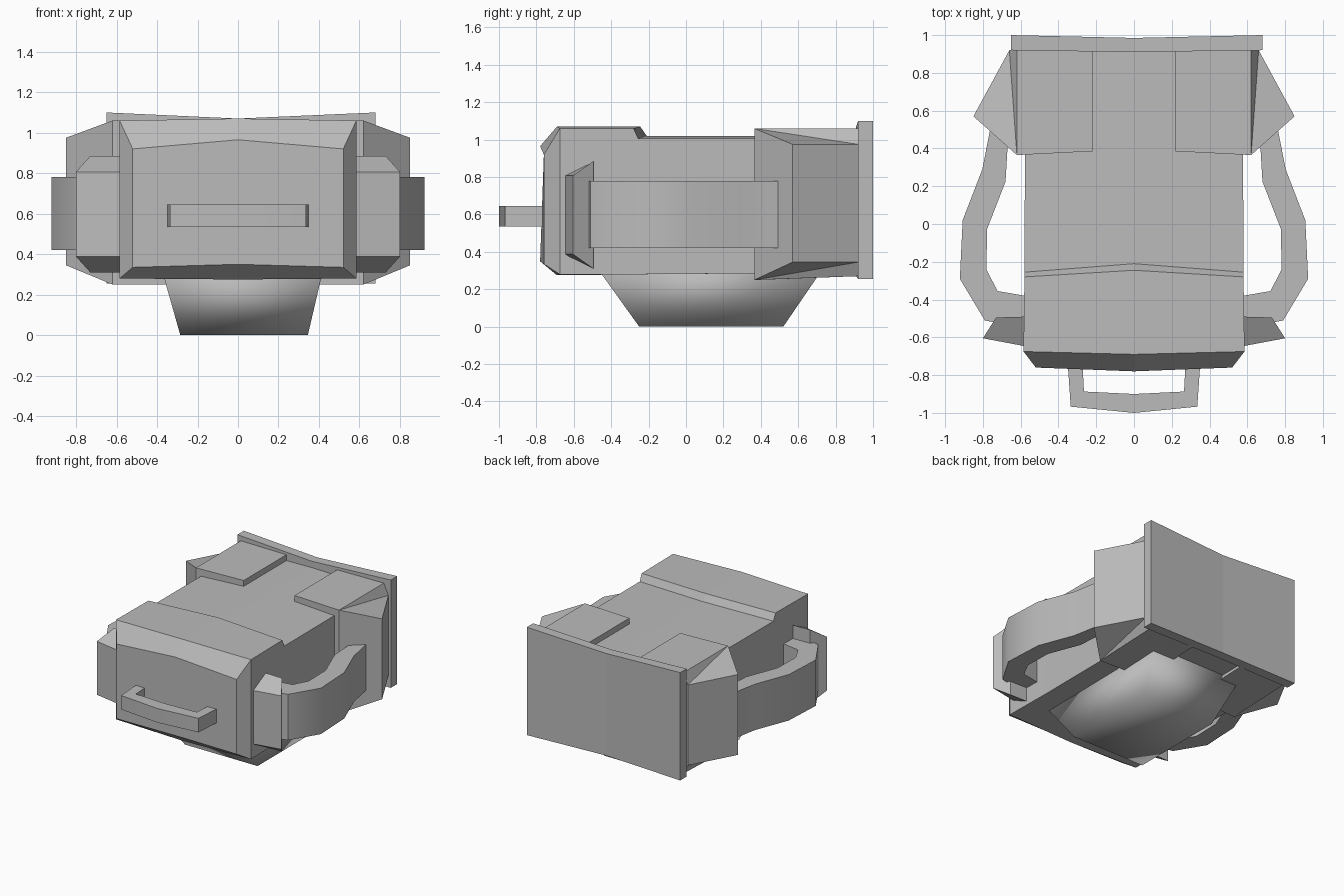
import bpy, bmesh
from math import radians

cube = bpy.data.objects.get("Cube")
if cube:
    bpy.data.objects.remove(cube, do_unlink=True)

GREY = (0.5, 0.5, 0.5, 1.0)
grey = bpy.data.materials.new("plain grey")
grey.use_nodes = True
grey.diffuse_color = GREY
grey.node_tree.nodes["Principled BSDF"].inputs["Base Color"].default_value = GREY


def build(name, verts, faces, mirror=False, angle=None):
    bm = bmesh.new()
    vs = [bm.verts.new(v) for v in verts]
    for f in faces:
        bm.faces.new([vs[i] for i in f])
    bmesh.ops.recalc_face_normals(bm, faces=bm.faces)
    mesh = bpy.data.meshes.new(name)
    bm.to_mesh(mesh)
    bm.free()
    mesh.materials.append(grey)
    obj = bpy.data.objects.new(name, mesh)
    bpy.context.collection.objects.link(obj)
    if angle:
        bpy.ops.object.select_all(action='DESELECT')
        obj.select_set(True)
        bpy.context.view_layer.objects.active = obj
        bpy.ops.object.shade_smooth_by_angle(angle=radians(angle))
    if mirror:
        obj.modifiers.new("Mirror", 'MIRROR').use_mirror_merge = False
    return obj


def loft(name, rings, **options):
    """Skin a row of equal rings and cap both ends."""
    n = len(rings[0])
    faces = [[r * n + i, r * n + (i + 1) % n, (r + 1) * n + (i + 1) % n, (r + 1) * n + i]
             for r in range(len(rings) - 1) for i in range(n)]
    last = (len(rings) - 1) * n
    faces += [list(range(n)), list(range(last, last + n))]
    return build(name, [v for ring in rings for v in ring], faces, **options)


def band(name, pairs, low, high, **options):
    """Upright band between outer and inner plan points."""
    return loft(name, [[(*o, low), (*i, low), (*i, high), (*o, high)]
                       for o, i in pairs], **options)


def body_ring(half, y_edge, y_mid, low_edge, low_mid, top_edge, top_mid):
    return [(-half, y_edge, low_edge), (0, y_mid, low_mid), (half, y_edge, low_edge),
            (half, y_edge, top_edge), (0, y_mid, top_mid), (-half, y_edge, top_edge)]


# Main body with bevelled front and stepped, slightly crowned top
loft("main_body", [
    body_ring(0.52, -0.76, -0.78, 0.335, 0.35, 0.92, 0.965),
    body_ring(0.585, -0.675, -0.69, 0.28, 0.275, 1.06, 1.07),
    body_ring(0.58, -0.28, -0.245, 0.28, 0.28, 1.06, 1.07),
    body_ring(0.58, -0.255, -0.21, 0.28, 0.28, 1.005, 1.02),
    body_ring(0.575, 0.93, 0.93, 0.29, 0.29, 1.005, 1.02),
])

# Bowed plate closing the rear
loft("rear_plate", [
    [(x, y0, z0), (x, y1, z0), (x, y1, z1), (x, y0, z1)]
    for x, y0, y1, z0, z1 in ((-0.65, 0.92, 1.0, 0.255, 1.10),
                              (0, 0.91, 0.985, 0.27, 1.07),
                              (0.68, 0.92, 1.0, 0.255, 1.10))
])

# Tapered pad underneath, softly shaded
loft("bottom_pad", [
    [(x0, y0, z), (x1, y0, z), (x1, y1, z), (x0, y1, z)]
    for x0, x1, y0, y1, z in ((-0.285, 0.345, -0.25, 0.52, 0),
                              (-0.37, 0.415, -0.465, 0.725, 0.3))
], angle=180)

# Rear corner pockets: the same six plan points at the bottom and the top
pocket = []
for low, back, belt in ((0.25, 0.27, 0.345), (1.06, 1.06, 0.975)):
    pocket += [(0.22, 0.385, low), (0.62, 0.365, low), (0.85, 0.57, belt),
               (0.66, 0.92, belt), (0.62, 0.92, back), (0.22, 0.92, back)]
pocket_faces = [[k, (k + 1) % 6, (k + 1) % 6 + 6, k + 6] for k in range(6)]
for k in (0, 6):
    pocket_faces += [[k, k + 1, k + 4, k + 5], [k + 1, k + 2, k + 3], [k + 1, k + 3, k + 4]]
build("corner_pocket", pocket, pocket_faces, mirror=True)

# Curved side straps
band("side_strap", [
    ((0.75, 0.56), (0.665, 0.48)), ((0.803, 0.29), (0.68, 0.225)),
    ((0.907, 0.02), (0.777, -0.025)), ((0.922, -0.29), (0.782, -0.24)),
    ((0.79, -0.51), (0.722, -0.355)), ((0.56, -0.56), (0.56, -0.383)),
], 0.42, 0.78, mirror=True, angle=40)

# Strap anchor blocks beside the front
loft("strap_anchor", [
    [(0.56, y0, z0), (x, y1, z0), (x, y1, z1), (0.56, y0, z1)]
    for x, y0, y1, z0, z1 in ((0.8, -0.65, -0.605, 0.388, 0.807),
                              (0.73, -0.49, -0.495, 0.31, 0.885))
], mirror=True)

# Carry handle on the front
side = [((0.35, -0.75), (0.272, -0.75)), ((0.335, -0.967), (0.265, -0.887))]
other = [((-o[0], o[1]), (-i[0], i[1])) for o, i in reversed(side)]
band("carry_handle", side + [((0, -1.0), (0, -0.9))] + other, 0.535, 0.645, angle=30)
